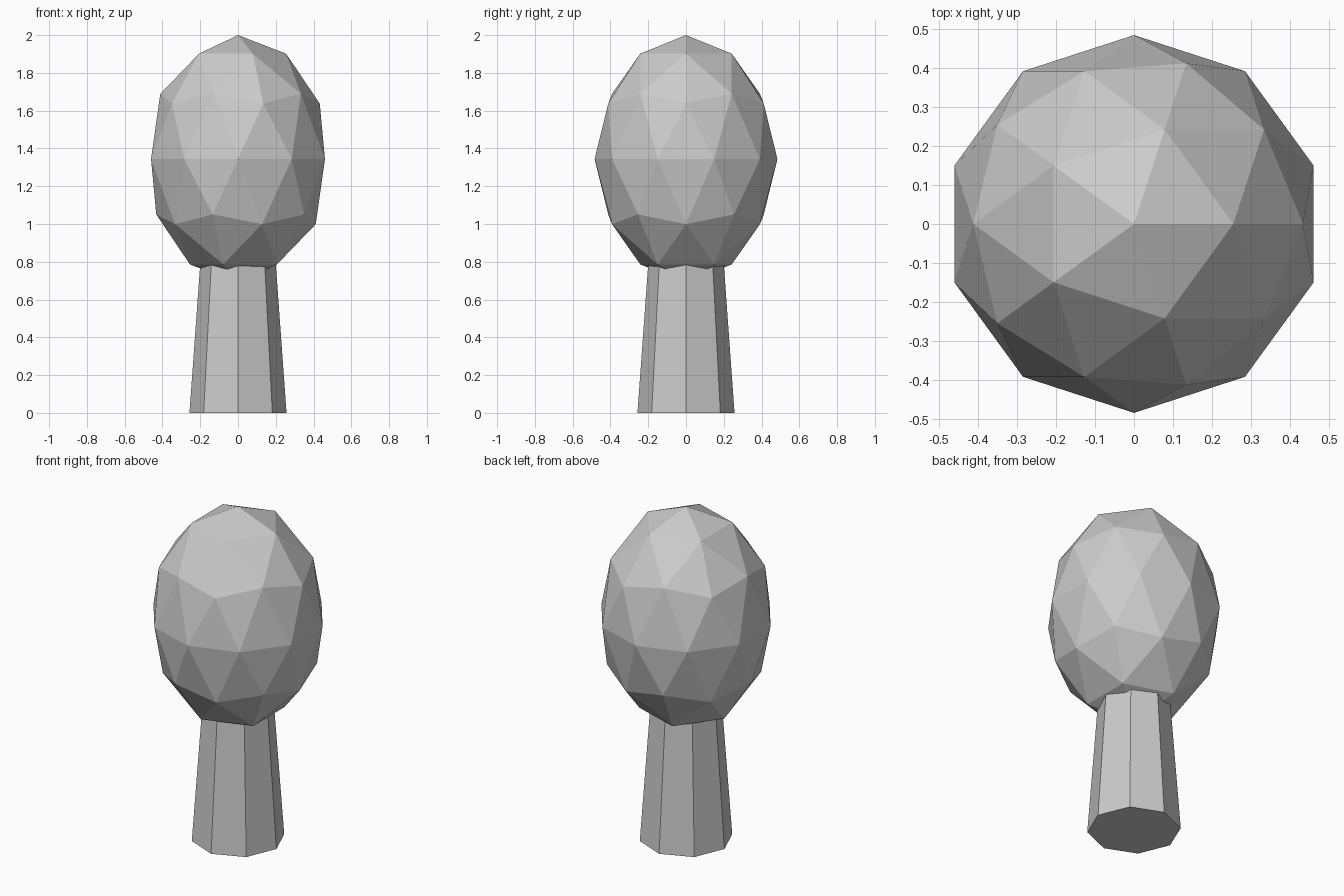
import bpy

if "Cube" in bpy.data.objects:
    bpy.data.objects.remove(bpy.data.objects["Cube"])

# Trunk: tapered eight-sided column, its top hidden inside the crown
TRUNK_HEIGHT = 0.9
bpy.ops.mesh.primitive_cone_add(vertices=8, radius1=0.257, radius2=0.192,
                                depth=TRUNK_HEIGHT, location=(0, 0, TRUNK_HEIGHT / 2))
bpy.context.object.name = "trunk"

# Crown: faceted icosphere stretched upwards
CROWN_RADIUS, CROWN_HALF_HEIGHT = 0.484, 0.656
bpy.ops.mesh.primitive_ico_sphere_add(subdivisions=2, radius=1,
                                      location=(0, 0, 2 - CROWN_HALF_HEIGHT))
crown = bpy.context.object
crown.name = "crown"
crown.scale = (CROWN_RADIUS, CROWN_RADIUS, CROWN_HALF_HEIGHT)
bpy.ops.object.transform_apply(location=False, rotation=False, scale=True)
